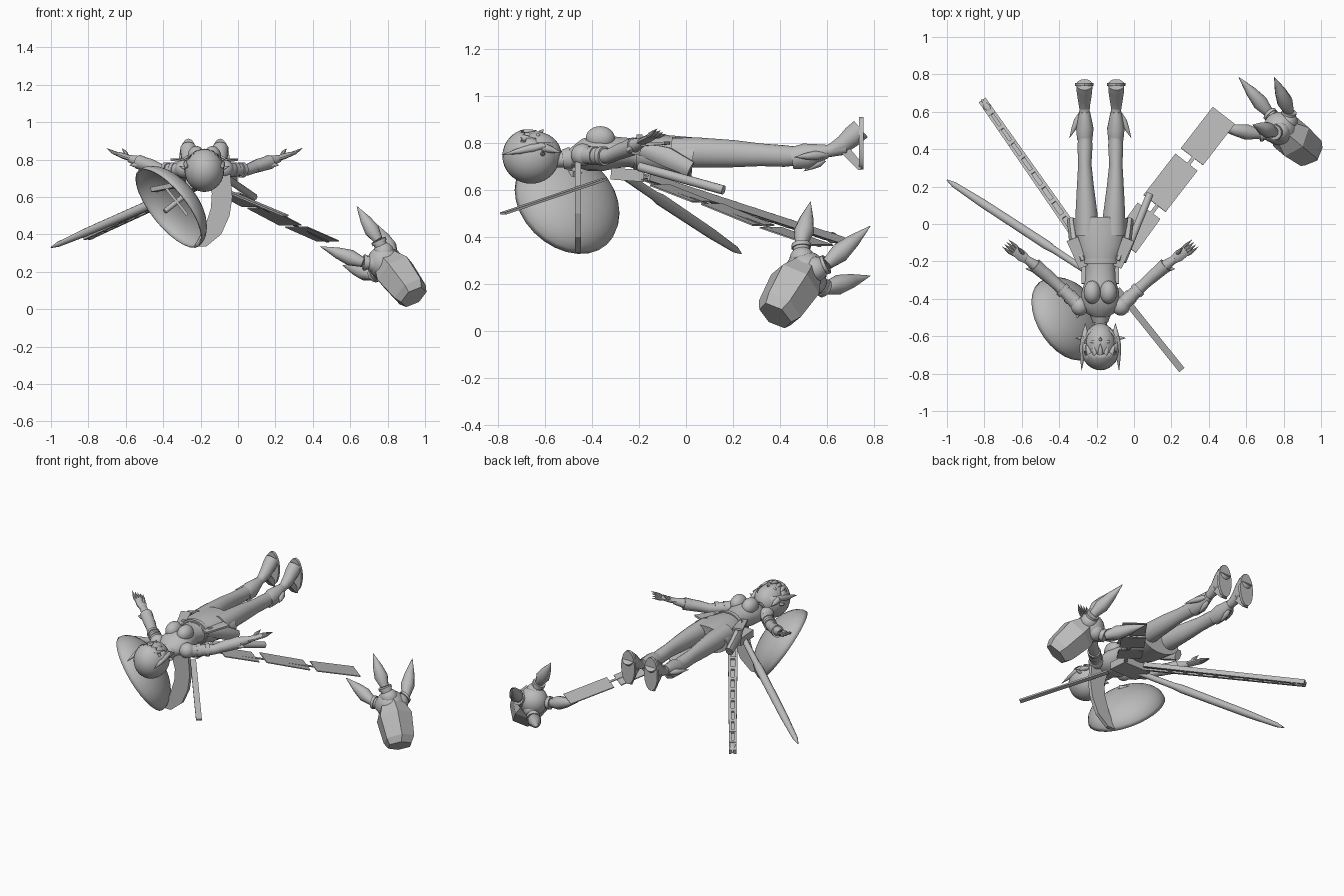
import bpy, bmesh, math
from mathutils import Vector, Matrix

cube = bpy.data.objects.get("Cube")
if cube:
    bpy.data.objects.remove(cube, do_unlink=True)

grey = bpy.data.materials.new("plain_grey")
grey.use_nodes = True
grey.diffuse_color = (0.5, 0.5, 0.5, 1)
grey.node_tree.nodes["Principled BSDF"].inputs["Base Color"].default_value = (0.5, 0.5, 0.5, 1)
CX = -0.18  # centre line of the figure


def finish(name, bm, smooth=True):
    bmesh.ops.recalc_face_normals(bm, faces=bm.faces[:])
    me = bpy.data.meshes.new(name)
    bm.to_mesh(me)
    bm.free()
    ob = bpy.data.objects.new(name, me)
    bpy.context.collection.objects.link(ob)
    me.materials.append(grey)
    if smooth:
        bpy.ops.object.select_all(action='DESELECT')
        ob.select_set(True)
        bpy.context.view_layer.objects.active = ob
        bpy.ops.object.shade_smooth_by_angle(angle=math.radians(40))
    return ob


def loft(name, rows, sides=16, smooth=True):
    """Skin elliptical rings; each row is x, y, z, side radius, upright radius."""
    bm = bmesh.new()
    pts = [Vector(r[:3]) for r in rows]
    rings = []
    for i, r in enumerate(rows):
        t = (pts[min(i + 1, len(pts) - 1)] - pts[max(i - 1, 0)]).normalized()
        side = t.cross(Vector((0, 0, 1))).normalized()
        up = side.cross(t)
        angles = [math.tau * (k + 0.5) / sides for k in range(sides)]
        rings.append([bm.verts.new(pts[i] + side * r[3] * math.cos(a) + up * r[-1] * math.sin(a))
                      for a in angles])
    for a, b in zip(rings, rings[1:]):
        for k in range(sides):
            j = (k + 1) % sides
            bm.faces.new((a[k], a[j], b[j], b[k]))
    bm.faces.new(rings[0])
    bm.faces.new(rings[-1])
    return finish(name, bm, smooth)


def spike(name, a, b, r, sides=10, shape=((0, .6), (.3, 1), (.6, .7), (1, .03))):
    a, b = Vector(a), Vector(b)
    return loft(name, [(*a.lerp(b, t), r * s) for t, s in shape], sides)


def rod(name, a, b, r, sides=12):
    return loft(name, [(*a, r), (*b, r)], sides)


def ball(name, c, radii, keep=None, matrix=None, thick=0):
    """Ellipsoid, optionally trimmed by a rule on unit coordinates."""
    bm = bmesh.new()
    bmesh.ops.create_uvsphere(bm, u_segments=28, v_segments=18, radius=1)
    if keep:
        drop = [f for f in bm.faces if not keep(f.calc_center_median())]
        bmesh.ops.delete(bm, geom=drop, context='FACES')
    m = Matrix.Translation(c) @ (matrix or Matrix()) @ Matrix.Diagonal((*radii, 1))
    bmesh.ops.transform(bm, matrix=m, verts=bm.verts[:])
    ob = finish(name, bm)
    if thick:
        ob.modifiers.new("thickness", 'SOLIDIFY').thickness = thick
    return ob


def slab(name, a, b, width, thick, trim=0):
    """Flat bar running from a to b, its width lying level."""
    a, b = Vector(a), Vector(b)
    t = (b - a).normalized()
    side = t.cross(Vector((0, 0, 1))).normalized() * width / 2
    up = side.cross(t).normalized() * thick / 2
    bm = bmesh.new()
    ends = [[bm.verts.new(p + side * s * k + up * u) for s, u in ((-1, -1), (1, -1), (1, 1), (-1, 1))]
            for p, k in ((a, 1), (b, 1 - trim))]
    for k in range(4):
        j = (k + 1) % 4
        bm.faces.new((ends[0][k], ends[0][j], ends[1][j], ends[1][k]))
    bm.faces.new(ends[0])
    bm.faces.new(ends[1])
    return finish(name, bm, False)


def profile(name, centre, width, outline, across_y=False):
    """Upright outline extruded across x, or across y."""
    bm = bmesh.new()
    c = centre - width / 2
    f = bm.faces.new([bm.verts.new((a, c, z) if across_y else (c, a, z)) for a, z in outline])
    top = bmesh.ops.extrude_face_region(bm, geom=[f])["geom"]
    bmesh.ops.translate(bm, vec=(0, width, 0) if across_y else (width, 0, 0),
                        verts=[v for v in top if isinstance(v, bmesh.types.BMVert)])
    return finish(name, bm, False)


# Torso, skirt and belt
loft("torso", [(CX, y, z, rx, rz) for y, z, rx, rz in (
    (-.55, .73, .035, .035), (-.5, .73, .035, .035), (-.475, .74, .075, .045), (-.43, .75, .105, .07),
    (-.36, .76, .1, .08), (-.3, .76, .082, .068), (-.24, .76, .08, .062), (-.16, .75, .1, .075))], 24)
loft("skirt", [(CX, y, z, rx, rz) for y, z, rx, rz in (
    (-.22, .755, .088, .07), (-.12, .75, .13, .088), (.03, .737, .148, .088))], 24)
loft("belt", [(CX, y, .757, .1, .08) for y in (-.21, -.185)], 24)
loft("collar", [(CX, -.525, .73, .042, .042), (CX, -.49, .735, .055, .05)])
slab("back_hub", (CX, -.32, .67), (CX, -.18, .66), .2, .05)

# Head, hair and face
ball("face", (CX, -.645, .75), (.087, .115, .1))
ball("hair", (CX, -.66, .745), (.106, .122, .118),
     lambda p: p.z < .5 or p.y < -.3 or abs(p.x) > .8, thick=.006)
spike("nose", (CX, -.625, .842), (CX, -.605, .858), .009)
for i in range(5):
    dx = (i - 2) * .036
    spike("fringe", (CX + dx * .7, -.715, .838 - abs(dx) * .2), (CX + dx * 1.1, -.635, .855 - abs(dx) * .55), .015)

for s, tag in ((-1, "right"), (1, "left")):
    def X(d):
        return CX + s * d
    ball(tag + "_eye", (X(.035), -.63, .832), (.017, .009, .01))
    spike(tag + "_side_lock", (X(.092), -.6, .79), (X(.1), -.785, .75), .018)
    spike(tag + "_cheek_lock", (X(.083), -.64, .79), (X(.08), -.53, .76), .02)
    spike(tag + "_ear_point", (X(.09), -.61, .75), (X(.135), -.61, .765), .01)
    ball(tag + "_bust", (X(.043), -.365, .82), (.046, .062, .052))

    # Arm, sleeve bands and hand
    ball(tag + "_shoulder", (X(.11), -.44, .75), (.047, .05, .048))
    loft(tag + "_arm", [(X(d), y, z, r) for d, y, z, r in (
        (.1, -.45, .75, .042), (.16, -.39, .745, .037), (.23, -.325, .745, .031),
        (.29, -.27, .77, .035), (.35, -.22, .79, .03), (.4, -.185, .805, .02))], 14)
    for d, y, z in ((.15, -.4, .746), (.19, -.363, .745)):
        rod(tag + "_sleeve_band", (X(d), y, z), (X(d + .018), y + .017, z), .041)
    loft(tag + "_cuff", [(X(.27), -.29, .76, .033), (X(.35), -.22, .787, .039)], 14)
    spike(tag + "_cuff_point", (X(.33), -.24, .775), (X(.4), -.24, .77), .02)
    loft(tag + "_palm", [(X(.38), -.2, .8, .02, .014), (X(.42), -.17, .815, .032, .015),
                         (X(.46), -.14, .83, .028, .012)], 10)
    for k in range(4):
        o = (k - 1.5) * .014
        spike(tag + "_finger", (X(.45 + o * .7), -.15 - o * .8, .825),
              (X(.508 + o * .8), -.102 - o * .9, .838 + .008 * k), .01, 8)
    spike(tag + "_thumb", (X(.41), -.16, .82), (X(.44), -.125, .86), .012, 8)

    # Leg, boot cuff and heeled shoe
    loft(tag + "_leg", [(X(d), y, z, rx, rz) for d, y, z, rx, rz in (
        (.072, -.06, .76, .062, .065), (.074, .05, .76, .06, .064), (.08, .2, .755, .046, .058),
        (.083, .32, .75, .036, .048), (.082, .42, .745, .041, .046), (.082, .5, .745, .033, .037),
        (.084, .6, .765, .027, .026), (.085, .68, .785, .032, .034))], 18)
    loft(tag + "_boot_cuff", [(X(.083), .45, .735, .042, .048), (X(.083), .51, .745, .048, .056),
                              (X(.084), .6, .765, .03, .03)], 12)
    spike(tag + "_boot_fin", (X(.105), .59, .75), (X(.165), .46, .74), .02)
    spike(tag + "_boot_back_fin", (X(.085), .59, .73), (X(.085), .5, .68), .018)
    loft(tag + "_foot", [(X(.085), y, z, rx, rz) for y, z, rx, rz in (
        (.62, .77, .028, .027), (.67, .795, .036, .038), (.71, .83, .042, .045), (.745, .86, .044, .045))], 14)
    profile(tag + "_heel", X(.085), .04, ((.65, .77), (.7, .775), (.745, .72), (.745, .685), (.735, .685)))
    loft(tag + "_sole", [(X(.085), y, .8, .05, .112) for y in (.737, .755)], 18)
    loft(tag + "_hip_guard", [(X(.09), -.2, .78, .02, .03), (X(.14), -.08, .74, .03, .045),
                              (X(.155), .02, .69, .025, .035)], 8)
    slab(tag + "_waist_flap", (X(.09), -.23, .79), (X(.15), -.08, .8), .05, .012, -.3)

# Hip grip
rod("hip_grip", (-.06, -.2, .7), (.085, .16, .6), .02)

# Large bowl shell, its open side turned down and outward, with its handle
n = Vector((-.71, -.4, -.57)).normalized()
e1 = Vector((.62, 0, -.78)).normalized()
frame = Matrix((e1, n.cross(e1), n)).transposed().to_4x4()
centre = Vector((-.37, -.51, .54))
ball("large_shell", centre, (.26, .24, .14), lambda p: p.z < 0, frame, .008)
rod("shell_handle", centre - n * .13, centre + n * .03, .014)
slab("shell_brace", centre - e1 * .09 - n * .06, centre + e1 * .09 - n * .06, .03, .015)
slab("shell_arm", (-.45, -.37, .64), (-.3, -.5, .67), .05, .025)

# Crescent petal beside the bowl
profile("crescent_petal", -.46, .024, (
    (-.235, .335), (-.17, .335), (-.09, .4), (-.045, .5), (-.03, .6), (-.04, .72),
    (-.17, .72), (-.14, .62), (-.145, .54), (-.18, .43)), True)

# Long slim wing and framed wing
root, tip = Vector((-.24, -.26, .66)), Vector((-1, .235, .33))
loft("slim_wing", [(*root.lerp(tip, t), rx, rz) for t, rx, rz in (
    (0, .018, .018), (.25, .02, .02), (.3, .026, .026), (.75, .024, .022), (.95, .016, .014), (1, .003, .003))], 10)
root, tip = Vector((-.23, -.17, .655)), Vector((-.81, .66, .385))
across = (tip - root).cross(Vector((0, 0, 1))).normalized()
for s in (-1, 1):
    slab("wing_rail", root + across * .022 * s, tip + across * .014 * s, .016, .03)
slab("wing_core", root, tip, .035, .008)
for i in range(9):
    p = root.lerp(tip, .15 + i * .095)
    slab("wing_rib", p, p + (tip - root) * .02, .036, .034)
spike("wing_tip", root.lerp(tip, .93), root.lerp(tip, 1.01), .025)

# Row of plates and the thin bar on the other side
for a, b in (((-.05, -.11, .62), (.08, .07, .55)), ((.11, .11, .54), (.28, .33, .45)),
             ((.31, .36, .44), (.48, .58, .365))):
    slab("wing_plate", a, b, .15, .006)
slab("plate_link", (-.1, -.2, .65), (.48, .57, .36), .02, .005)
slab("thin_bar", (-.09, -.35, .645), (.255, -.78, .5), .036, .01)

# Detached claw: block, palm, knuckles and four talons
loft("claw_block", [(.79, .51, .26, .075), (.84, .465, .2, .115), (.92, .4, .095, .1),
                    (.94, .38, .065, .078)], 6, False)
ball("claw_palm", (.78, .51, .25), (.09, .09, .09))
for base, point in (((.75, .49, .37), (.635, .53, .55)), ((.67, .48, .25), (.44, .52, .335)),
                    ((.83, .6, .285), (.75, .785, .447)), ((.725, .59, .18), (.56, .785, .235))):
    base = Vector(base)
    knuckle = base.lerp(Vector((.81, .5, .24)), .5)
    ball("claw_knuckle", knuckle, (.054, .054, .054))
    rod("claw_joint", knuckle, base, .036, 10)
    rod("claw_ring", base.lerp(knuckle, .25), base, .042, 10)
    spike("claw_talon", base, point, .043, 10)
